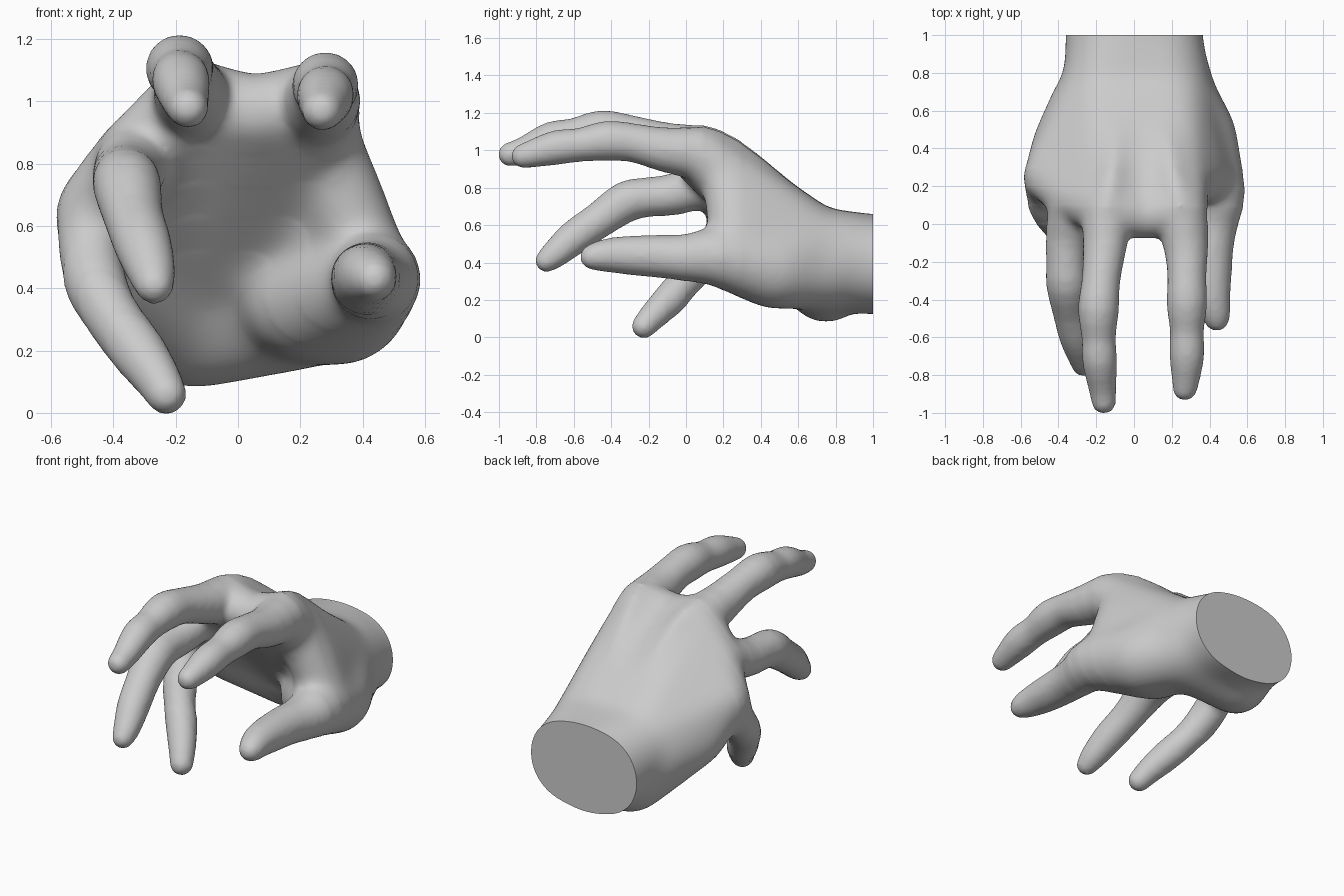
import bpy, bmesh
from mathutils import Vector, Matrix

if "Cube" in bpy.data.objects:
    bpy.data.objects.remove(bpy.data.objects["Cube"])

body = bmesh.new()


def hull(*balls):
    """Convex skin around a few balls, each (x, y, z, radius)."""
    bm = bmesh.new()
    for x, y, z, r in balls:
        bmesh.ops.create_icosphere(bm, subdivisions=3, radius=r,
                                   matrix=Matrix.Translation((x, y, z)))
    res = bmesh.ops.convex_hull(bm, input=bm.verts)
    junk = [v for v in bm.verts if not v.link_faces]
    junk += [g for g in res["geom_interior"] if isinstance(g, bmesh.types.BMVert)]
    bmesh.ops.delete(bm, geom=list(set(junk)), context='VERTS')
    bmesh.ops.recalc_face_normals(bm, faces=bm.faces)
    me = bpy.data.meshes.new("piece")
    bm.to_mesh(me)
    bm.free()
    body.from_mesh(me)
    bpy.data.meshes.remove(me)


def finger(points, steps=3):
    """Smooth tapered chain of hulls through the given balls."""
    p = [Vector(q) for q in points]
    p = [2 * p[0] - p[1]] + p + [2 * p[-1] - p[-2]]
    chain = []
    for a, b, c, d in zip(p, p[1:], p[2:], p[3:]):
        for k in range(steps):
            t = k / steps
            chain.append(0.5 * (2 * b + (c - a) * t + (2 * a - 5 * b + 4 * c - d) * t * t
                                + (3 * b - a - 3 * c + d) * t ** 3))
    chain.append(p[-2])
    for a, b in zip(chain, chain[1:]):
        hull(a, b)


# Knuckles and carpal anchors
index_k, middle_k = (.245, .08, .98, .147), (-.14, .08, .99, .144)
ring_k, pinky_k = (-.325, .14, .83, .13), (-.465, .25, .655, .128)
carpal_r, carpal_l = (.18, .68, .465, .235), (-.16, .68, .465, .235)
heel = (-.15, .75, .27, .2)
thenar = (.335, .47, .362, .215)

# Wrist and carpal block
wrist = [(x, 1, .388, r) for x, r in ((0, .272), (.12, .248), (-.12, .248))]
hull(*wrist, *[(x, 1.3, z, r) for x, y, z, r in wrist])
hull(*wrist, (.13, .84, .415, .262), (-.11, .84, .415, .262))
hull((.13, .84, .415, .262), (-.11, .84, .415, .262), carpal_r, carpal_l, heel,
     (.2, .7, .37, .235))

# Arched back of the hand, with a dip between the first two knuckles
dip = (.055, .045, .96, .125)
for knuckle in (index_k, middle_k):
    hull(knuckle, dip, carpal_r, carpal_l)
hull(middle_k, ring_k, carpal_l)
hull(ring_k, pinky_k, carpal_l, (-.25, .63, .42, .2))

# Outer edge of the palm, thumb mound and thumb web
hull(pinky_k, (-.385, .43, .46, .158), heel, (-.25, .63, .42, .2))
hull((.42, .19, .43, .163), thenar, (.21, .44, .36, .195), carpal_r, (.2, .72, .36, .215))
hull((.41, .26, .5, .135), (.265, .21, .88, .13), (.355, .27, .7, .115), carpal_r)
hull((.22, .24, .86, .1), (.24, .42, .52, .16), (.38, .27, .5, .12), thenar, carpal_r)

# Tendon ridges
for k, w in ((index_k, .13), (middle_k, -.06), (ring_k, -.17)):
    top = k[2] + k[3] * .75
    finger([(k[0], k[1] + .02, top - .01, .055), (k[0] * .7 + w * .3, .25, top - .055, .045),
            (k[0] * .4 + w * .6, .45, top * .45 + .4, .04), (w, .65, .70, .03)])

# Fingers and thumb
finger([index_k, (.275, -.12, 1.005, .118), (.28, -.28, 1.04, .104), (.28, -.42, 1.05, .108),
        (.28, -.56, 1.03, .091), (.28, -.69, 1.015, .093), (.275, -.81, .985, .076),
        (.27, -.87, .97, .065)])
finger([middle_k, (-.155, -.12, 1.035, .116), (-.175, -.3, 1.085, .103), (-.188, -.45, 1.105, .109),
        (-.187, -.6, 1.08, .091), (-.182, -.72, 1.06, .093), (-.168, -.86, 1.0, .075),
        (-.16, -.94, .978, .065)])
finger([ring_k, (-.355, -.06, .765, .113), (-.36, -.2, .75, .106), (-.355, -.32, .725, .11),
        (-.335, -.46, .63, .097), (-.305, -.59, .54, .093), (-.278, -.69, .455, .078),
        (-.268, -.745, .41, .062)])
finger([pinky_k, (-.475, .19, .53, .107), (-.455, .09, .41, .104), (-.40, 0, .305, .092),
        (-.33, -.08, .21, .091), (-.265, -.17, .12, .077), (-.23, -.225, .06, .066)])
finger([thenar, (.43, .18, .43, .163), (.425, .02, .425, .13), (.412, -.12, .432, .116),
        (.41, -.26, .437, .108), (.415, -.38, .44, .096), (.43, -.46, .435, .081),
        (.438, -.5, .43, .067)])

mesh = bpy.data.meshes.new("draft")
body.to_mesh(mesh)
body.free()
hand = bpy.data.objects.new("hand", mesh)
bpy.context.collection.objects.link(hand)

# Fuse into one skin and soften the joins
fuse = hand.modifiers.new("fuse", 'REMESH')
fuse.mode = 'VOXEL'
fuse.voxel_size = .014
soft = hand.modifiers.new("soften", 'SMOOTH')
soft.factor = .5
soft.iterations = 10
deps = bpy.context.evaluated_depsgraph_get()
skin = bpy.data.meshes.new_from_object(hand.evaluated_get(deps))
hand.modifiers.clear()

# Extra softening of the palm, fading out towards the fingers
bm = bmesh.new()
bm.from_mesh(skin)
for limit, passes in ((-.1, 8), (0, 12), (.1, 18), (.2, 18), (.3, 18)):
    verts = [v for v in bm.verts if v.co.y > limit]
    for _ in range(passes):
        bmesh.ops.smooth_vert(bm, verts=verts, factor=.5, use_axis_x=True,
                              use_axis_y=True, use_axis_z=True)

# Flat cut at the wrist
bmesh.ops.bisect_plane(bm, geom=bm.verts[:] + bm.edges[:] + bm.faces[:],
                       plane_co=(0, 1, 0), plane_no=(0, 1, 0), clear_outer=True)
bmesh.ops.holes_fill(bm, edges=[e for e in bm.edges if e.is_boundary], sides=0)
bm.to_mesh(skin)
bm.free()
hand.data = skin
bpy.data.meshes.remove(mesh)
skin.name = "hand"

bpy.context.view_layer.objects.active = hand
hand.select_set(True)
bpy.ops.object.shade_smooth_by_angle()
